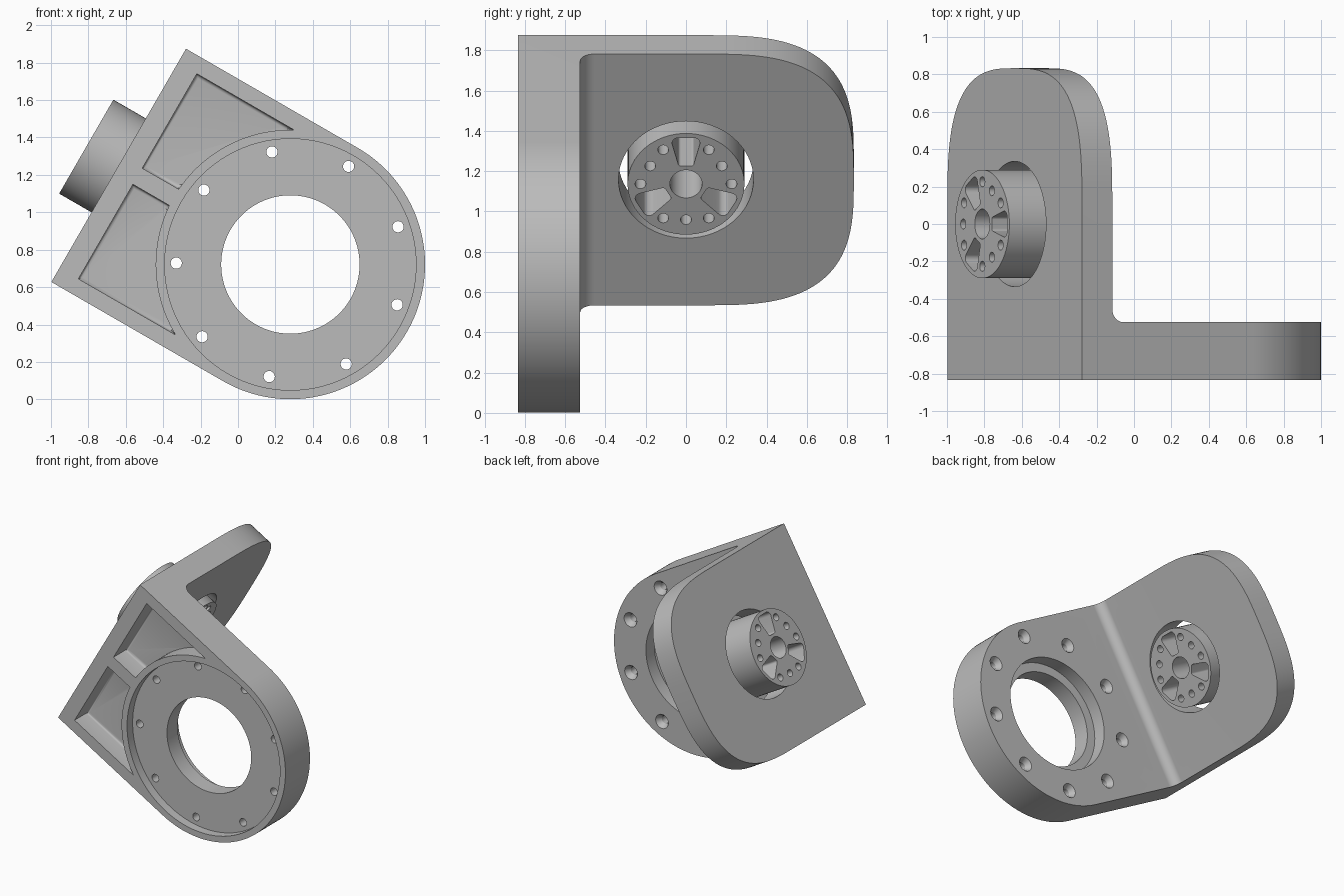
import bpy, bmesh, math
from mathutils import Vector, Matrix

if "Cube" in bpy.data.objects:
    bpy.data.objects.remove(bpy.data.objects["Cube"], do_unlink=True)

metal = bpy.data.materials.new("grey_metal")
metal.use_nodes = True
metal.diffuse_color = (0.5, 0.5, 0.5, 1)
metal.node_tree.nodes["Principled BSDF"].inputs["Base Color"].default_value = metal.diffuse_color

# Part space: x runs from the arm to the ring centre, y is depth, z is the width
HALF, EDGE, FRONT, BACK, TIP = 0.72, -1.06, -0.833, -0.525, 0.833
INNER = EDGE + 0.187


def place(axis, p, q, h):
    co = [p, q]
    co.insert(axis, h)
    return co


def rounded(corners, steps=20):
    """Polygon from (x, y, radius) corners."""
    pts, n = [], len(corners)
    for i, (x, y, r) in enumerate(corners):
        p = Vector((x, y))
        if not r:
            pts.append(p)
            continue
        e1 = (Vector(corners[i - 1][:2]) - p).normalized()
        e2 = (Vector(corners[(i + 1) % n][:2]) - p).normalized()
        half = e1.angle(e2) / 2
        c = p + (e1 + e2).normalized() * (r / math.sin(half))
        a, b = p + e1 * (r / math.tan(half)) - c, p + e2 * (r / math.tan(half)) - c
        start = math.atan2(a.y, a.x)
        sweep = (math.atan2(b.y, b.x) - start + math.pi) % math.tau - math.pi
        for k in range(steps + 1):
            t = start + sweep * k / steps
            pts.append(c + Vector((math.cos(t), math.sin(t))) * r)
    return pts


def loft(bm, rings):
    """Closed solid through matching rings of points; returns its last cap."""
    rows = [[bm.verts.new(co) for co in ring] for ring in rings]
    n = len(rows[0])
    for lo, hi in zip(rows, rows[1:]):
        for i in range(n):
            bm.faces.new((lo[i], lo[(i + 1) % n], hi[(i + 1) % n], hi[i]))
    bm.faces.new(rows[0])
    return bm.faces.new(rows[-1])


def prism(bm, axis, pts, lo, hi):
    clean = [p for i, p in enumerate(pts) if (p - pts[i - 1]).length > 1e-5]
    return loft(bm, [[place(axis, p.x, p.y, h) for p in clean] for h in (lo, hi)])


def turned(bm, axis, centre, profile, n=64):
    """Round solid from (position, radius) steps along an axis."""
    angles = [math.tau * i / n for i in range(n)]
    loft(bm, [[place(axis, centre[0] + r * math.cos(t), centre[1] + r * math.sin(t), h)
               for t in angles] for h, r in profile])


def polar(r, degrees):
    t = math.radians(degrees)
    return Vector((r * math.cos(t), r * math.sin(t)))


def finish(bm, name):
    bmesh.ops.recalc_face_normals(bm, faces=bm.faces)
    mesh = bpy.data.meshes.new(name)
    bm.to_mesh(mesh)
    bm.free()
    mesh.materials.append(metal)
    ob = bpy.data.objects.new(name, mesh)
    bpy.context.collection.objects.link(ob)
    return ob


def select(ob):
    bpy.ops.object.select_all(action='DESELECT')
    bpy.context.view_layer.objects.active = ob
    ob.select_set(True)


def carve(ob, bm, operation='DIFFERENCE'):
    cutter = finish(bm, "cutter")
    cutter.hide_render = True
    mod = ob.modifiers.new("carve", 'BOOLEAN')
    mod.operation, mod.solver, mod.object = operation, 'EXACT', cutter
    select(ob)
    bpy.ops.object.modifier_apply(modifier=mod.name)
    bpy.data.objects.remove(cutter, do_unlink=True)


# Bracket: L section with a filleted inner corner
bm = bmesh.new()
prism(bm, 2, rounded([(EDGE, FRONT, 0), (0.8, FRONT, 0), (0.8, BACK, 0),
                      (INNER, BACK, 0.07), (INNER, 0.9, 0), (EDGE, 0.9, 0)]), -0.8, 0.8)
bracket = finish(bm, "bracket")

# Trim the ring plate to a round end
bm = bmesh.new()
prism(bm, 1, rounded([(-1.2, -HALF, 0), (HALF, -HALF, HALF),
                      (HALF, HALF, HALF), (-1.2, HALF, 0)], 40), -1, 1)
carve(bracket, bm, 'INTERSECT')

# Trim the arm to a full, squarish curve
bm = bmesh.new()
START, POWER = 0.09, 2 / 3
curve = []
for k in range(65):
    p = polar(1, -90 + 180 * k / 64)
    curve.append(Vector((START + (TIP - START) * max(p.x, 0) ** POWER,
                         math.copysign(HALF * abs(p.y) ** POWER, p.y))))
prism(bm, 0, [Vector((-1, -HALF))] + curve + [Vector((-1, HALF))], -1.2, 1)
carve(bracket, bm, 'INTERSECT')

# Stepped main bore with a front seat
bm = bmesh.new()
seat, ledge = FRONT + 0.07, -0.63
turned(bm, 1, (0, 0), [(-0.95, 0.672), (seat, 0.672), (seat, 0.37),
                       (ledge, 0.37), (ledge, 0.44), (-0.4, 0.44)], 96)

# Two front pockets with softened floors
arc = [polar(HALF, 118.5 + 57.5 * k / 24) for k in range(25)]
outline = [Vector((-0.943, 0.633))] + arc + [Vector((-0.943, 0.05))]
for side in (1, -1):
    floor = prism(bm, 1, [Vector((p.x, p.y * side)) for p in outline], -0.95, FRONT + 0.16)
    bmesh.ops.bevel(bm, geom=list(floor.edges), offset=0.018, segments=3,
                    profile=0.5, affect='EDGES')
carve(bracket, bm)

# Countersunk screw holes around the ring, and the opening in the arm
bm = bmesh.new()
for k in range(9):
    turned(bm, 1, polar(0.61, 9.3 + 40 * k),
           [(-0.95, 0.03), (BACK - 0.04, 0.03), (BACK, 0.056), (-0.4, 0.056)], 24)
turned(bm, 0, (0, 0), [(-1.2, 0.335), (-0.8, 0.335)])
carve(bracket, bm)

# Hub floating in the arm opening
bm = bmesh.new()
turned(bm, 0, (0, 0), [(-1.26, 0.29), (-0.83, 0.29)])
hub = finish(bm, "hub")

# Hub bore, small holes and three tapered slots
bm = bmesh.new()
through = (-1.4, -0.7)
turned(bm, 0, (0, 0), [(h, 0.08) for h in through], 48)
holes = [(0.226, 60 * k) for k in range(6)] + [(0.205, 30 + 120 * k) for k in range(3)]
for r, angle in holes:
    turned(bm, 0, polar(r, angle), [(h, 0.027) for h in through], 20)
slot = rounded([(-0.036, 0.103, 0.015), (0.036, 0.103, 0.015),
                (0.078, 0.264, 0.03), (-0.078, 0.264, 0.03)], 8)
for k in range(3):
    turn = Matrix.Rotation(math.tau * k / 3, 2)
    prism(bm, 0, [turn @ p for p in slot], *through)
carve(hub, bm)

# Tilt the whole assembly and set it on the ground
for ob in (bracket, hub):
    ob.data.transform(Matrix.Translation((0.28, 0, 0.721)) @ Matrix.Rotation(math.radians(30), 4, 'Y'))
    select(ob)
    bpy.ops.object.shade_smooth_by_angle(angle=math.radians(32))
